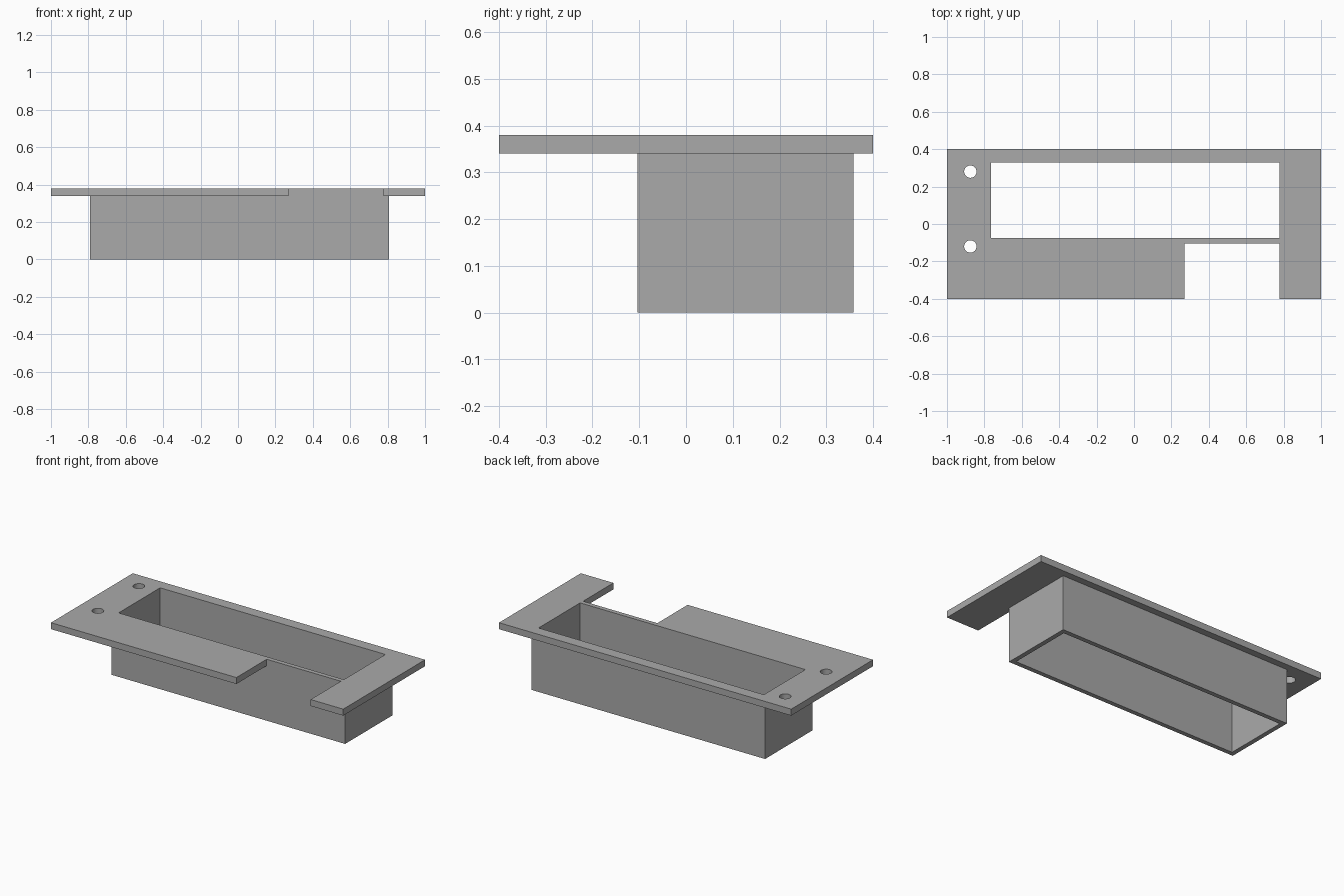
import bpy
import bmesh

if "Cube" in bpy.data.objects:
    bpy.data.objects.remove(bpy.data.objects["Cube"], do_unlink=True)

grey = bpy.data.materials.new("plain_grey")
grey.use_nodes = True
colour = (0.4, 0.4, 0.4, 1)
grey.diffuse_color = colour
grey.node_tree.nodes["Principled BSDF"].inputs["Base Color"].default_value = colour


def block(name, x, y, z):
    """Box spanning the given (min, max) ranges."""
    bm = bmesh.new()
    bmesh.ops.create_cube(bm, size=1)
    for v in bm.verts:
        v.co = [r[0] if c < 0 else r[1] for c, r in zip(v.co, (x, y, z))]
    return finish(name, bm)


def rod(name, x, y, radius):
    """Vertical cylinder through the plate."""
    bm = bmesh.new()
    bmesh.ops.create_cone(bm, cap_ends=True, segments=48, radius1=radius,
                          radius2=radius, depth=0.3)
    bmesh.ops.translate(bm, verts=bm.verts, vec=(x, y, 0.36))
    return finish(name, bm)


def finish(name, bm):
    mesh = bpy.data.meshes.new(name)
    bm.to_mesh(mesh)
    bm.free()
    mesh.materials.append(grey)
    obj = bpy.data.objects.new(name, mesh)
    bpy.context.collection.objects.link(obj)
    return obj


def combine(target, tool, operation):
    """Apply a boolean and discard the tool object."""
    bpy.context.view_layer.objects.active = target
    mod = target.modifiers.new(operation, 'BOOLEAN')
    mod.operation = operation
    mod.solver = 'EXACT'
    mod.object = tool
    bpy.ops.object.modifier_apply(modifier=mod.name)
    bpy.data.objects.remove(tool, do_unlink=True)


top, underside = 0.38, 0.34
wall = 0.028
sleeve_x, sleeve_y = (-0.792, 0.806), (-0.104, 0.358)

# Flange plate with its front notch
housing = block("flanged_sleeve", (-1, 1), (-0.4, 0.4), (underside, top))
notch = block("notch_cutter", (0.269, 0.777), (-0.6, sleeve_y[0]), (0.2, 0.6))
combine(housing, notch, 'DIFFERENCE')

# Rectangular sleeve below the plate, open right through
sleeve = block("sleeve", sleeve_x, sleeve_y, (0, top))
combine(housing, sleeve, 'UNION')
opening = block("opening_cutter", (sleeve_x[0] + wall, sleeve_x[1] - wall),
                (sleeve_y[0] + wall, sleeve_y[1] - wall), (-0.2, 0.6))
combine(housing, opening, 'DIFFERENCE')

# Pair of screw holes
for y in (-0.12, 0.28):
    combine(housing, rod("screw_hole_cutter", -0.875, y, 0.033), 'DIFFERENCE')

# Smooth hole walls, crisp edges elsewhere
bpy.ops.object.select_all(action='DESELECT')
housing.select_set(True)
bpy.context.view_layer.objects.active = housing
bpy.ops.object.shade_smooth_by_angle()
